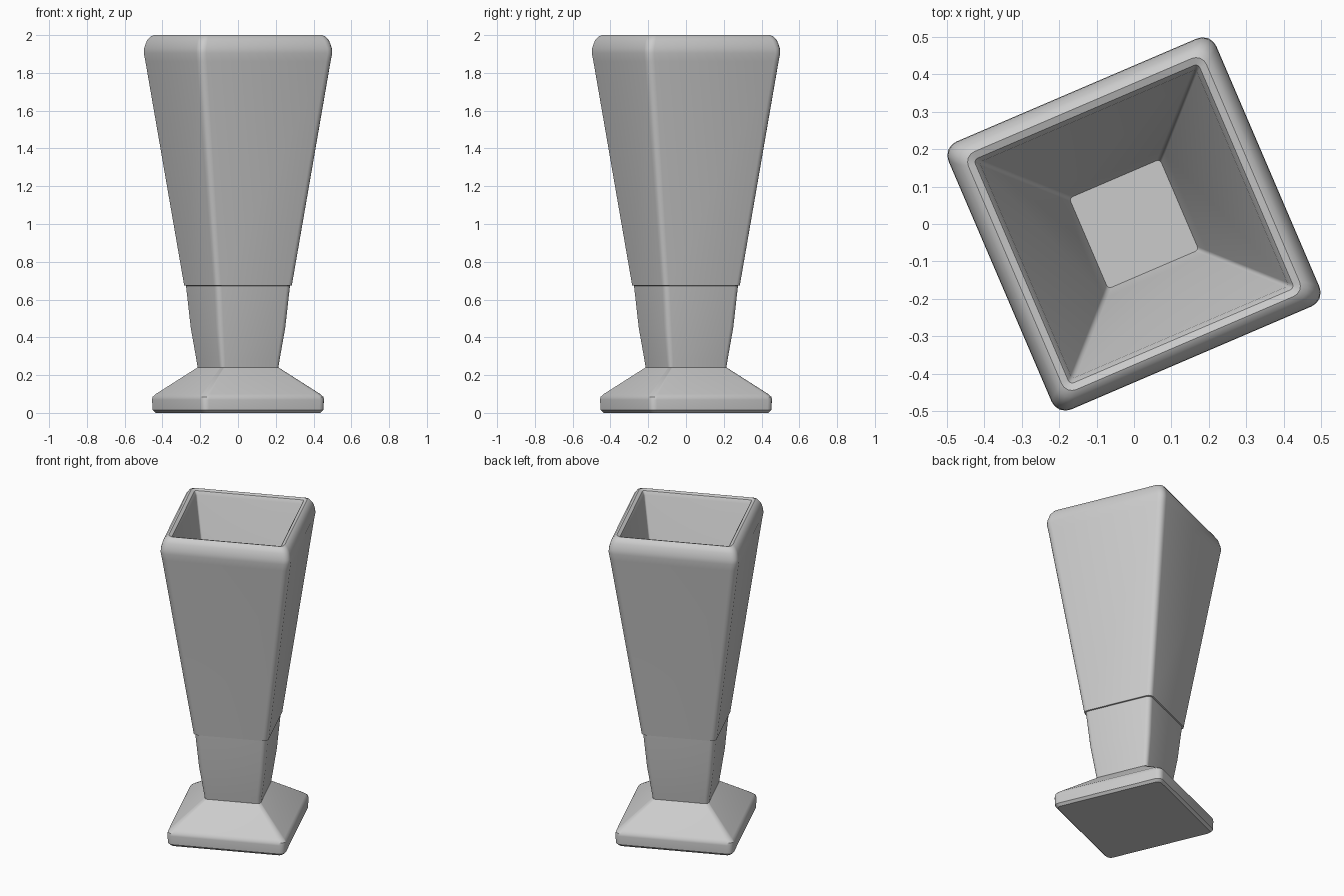
import bpy, bmesh
from math import cos, sin, radians, sqrt

default = bpy.data.objects.get("Cube")
if default:
    bpy.data.objects.remove(default, do_unlink=True)

TURN = radians(23.2)        # rotation of the square plan
SPAN = sqrt(2) * cos(radians(21.8))

mat = bpy.data.materials.new("stone grey")
mat.use_nodes = True
GREY = (0.6, 0.6, 0.6, 1)
mat.diffuse_color = GREY
mat.node_tree.nodes["Principled BSDF"].inputs["Base Color"].default_value = GREY


def rounded_square(bm, extent, corner, z, steps=4):
    """Ring of a turned, rounded square reaching the given extent along x and y."""
    inner = (extent - corner) / SPAN
    ring = []
    for q in range(4):
        mid = TURN + radians(45 + 90 * q)
        cx, cy = inner * sqrt(2) * cos(mid), inner * sqrt(2) * sin(mid)
        for s in range(steps + 1):
            a = mid + radians(-45 + 90 * s / steps)
            ring.append(bm.verts.new((cx + corner * cos(a), cy + corner * sin(a), z)))
    return ring


def loft(name, profile):
    """Skin a stack of (extent, corner radius, height) rings, capping both ends."""
    bm = bmesh.new()
    rings = [rounded_square(bm, *p) for p in profile]
    for low, high in zip(rings, rings[1:]):
        n = len(low)
        for i in range(n):
            j = (i + 1) % n
            bm.faces.new((low[i], low[j], high[j], high[i]))
    bm.faces.new(rings[0][::-1])
    bm.faces.new(rings[-1])
    bmesh.ops.recalc_face_normals(bm, faces=bm.faces)
    mesh = bpy.data.meshes.new(name)
    bm.to_mesh(mesh)
    bm.free()
    obj = bpy.data.objects.new(name, mesh)
    bpy.context.collection.objects.link(obj)
    mesh.materials.append(mat)
    bpy.ops.object.select_all(action="DESELECT")
    obj.select_set(True)
    bpy.context.view_layer.objects.active = obj
    bpy.ops.object.shade_smooth_by_angle(angle=radians(35))
    return obj


# Foot: low plinth with a sloping top
loft("foot", [
    (0.435, 0.03, 0), (0.452, 0.035, 0.015), (0.455, 0.035, 0.07),
    (0.452, 0.035, 0.085), (0.435, 0.035, 0.1), (0.215, 0.02, 0.24)])

# Stem: short tapered block
loft("stem", [
    (0.212, 0.02, 0.23), (0.22, 0.025, 0.28), (0.25, 0.03, 0.45), (0.276, 0.03, 0.68)])

# Body: flared vessel with rounded rim and hollow inside
loft("vessel", [
    (0.26, 0.03, 0.67), (0.285, 0.03, 0.675), (0.49, 0.04, 1.86),
    (0.499, 0.04, 1.905), (0.497, 0.04, 1.93), (0.483, 0.04, 1.97),
    (0.463, 0.035, 1.993), (0.445, 0.03, 2.0), (0.425, 0.012, 1.993),
    (0.41, 0.01, 1.97), (0.195, 0.01, 0.75), (0.17, 0.01, 0.69)])
